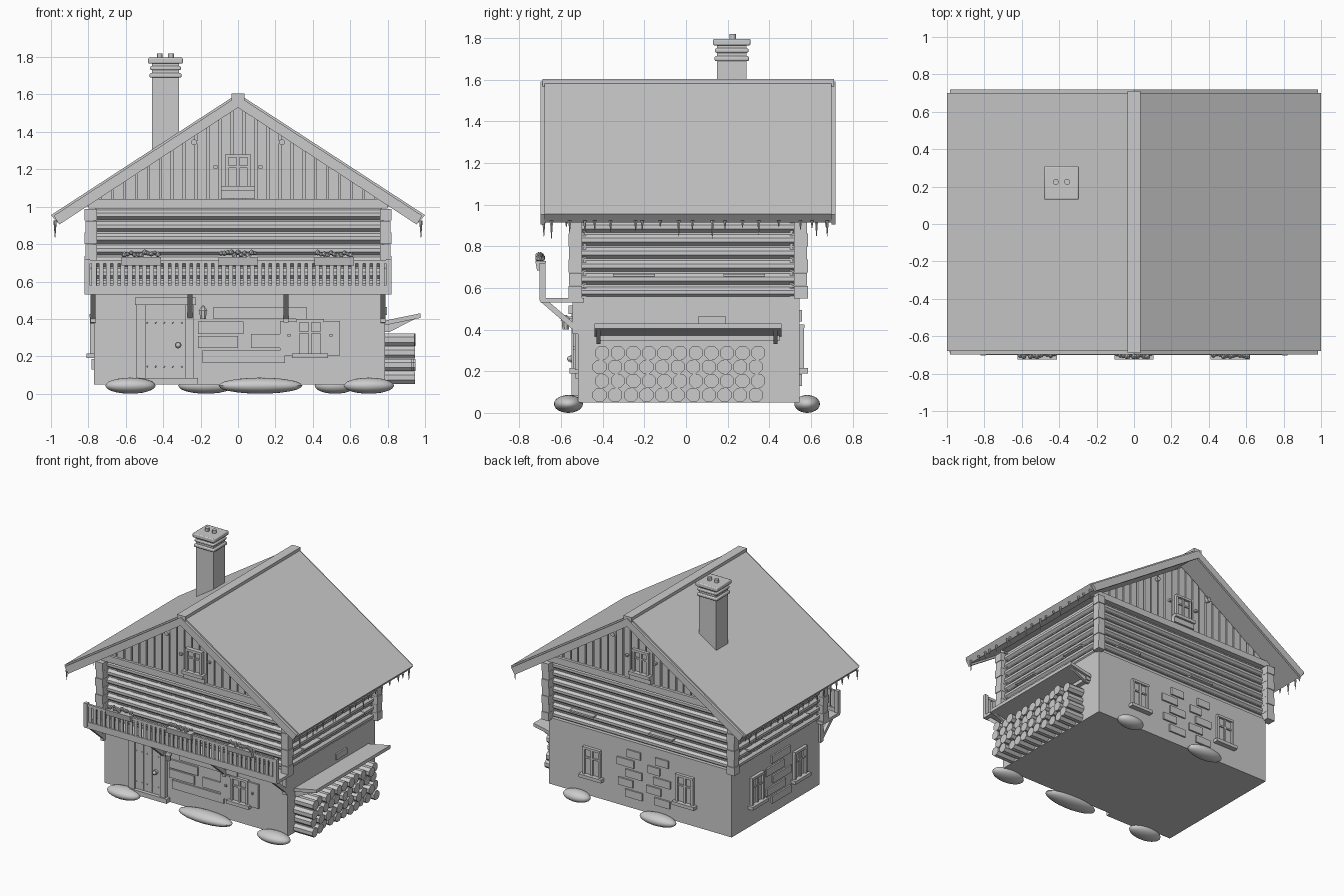
import bpy, bmesh, math, random
from mathutils import Matrix, Vector

if "Cube" in bpy.data.objects:
    bpy.data.objects.remove(bpy.data.objects["Cube"])

random.seed(4)
grey = bpy.data.materials.new("plain_grey")
grey.diffuse_color = (0.6, 0.6, 0.6, 1)
grey.use_nodes = True
grey.node_tree.nodes["Principled BSDF"].inputs["Base Color"].default_value = grey.diffuse_color
parts = {}


def part(name):
    return parts.setdefault(name, bmesh.new())


def box(name, x0, x1, y0, y1, z0, z1, rot=Matrix()):
    c = Vector(((x0 + x1) / 2, (y0 + y1) / 2, (z0 + z1) / 2))
    m = Matrix.Translation(c) @ rot @ Matrix.Diagonal((abs(x1 - x0), abs(y1 - y0), abs(z1 - z0), 1))
    bmesh.ops.create_cube(part(name), size=1, matrix=m)


def cyl(name, c, r, length, axis='Z', sides=12, r2=None):
    rot = {'X': Matrix.Rotation(math.pi / 2, 4, 'Y'), 'Y': Matrix.Rotation(math.pi / 2, 4, 'X'), 'Z': Matrix()}[axis]
    spin = Matrix.Rotation(math.pi / sides, 4, 'Z')
    bmesh.ops.create_cone(part(name), cap_ends=True, segments=sides, radius1=r, radius2=r if r2 is None else r2,
                          depth=length, matrix=Matrix.Translation(c) @ rot @ spin)


def ball(name, c, r, sub=2):
    bmesh.ops.create_icosphere(part(name), subdivisions=sub, radius=1,
                               matrix=Matrix.Translation(c) @ Matrix.Diagonal((*r, 1)))


def prism(name, pts, to3d, a, b):
    """Extrude a 2D outline between depths a and b."""
    bm = part(name)
    lo = [bm.verts.new(to3d(p, q, a)) for p, q in pts]
    hi = [bm.verts.new(to3d(p, q, b)) for p, q in pts]
    n = len(pts)
    faces = [bm.faces.new(lo), bm.faces.new(hi[::-1])]
    faces += [bm.faces.new((lo[i], hi[i], hi[(i + 1) % n], lo[(i + 1) % n])) for i in range(n)]
    bmesh.ops.recalc_face_normals(bm, faces=faces)


def xz(p, q, d):
    return (p, d, q)


def yz(p, q, d):
    return (d, p, q)


# Wall planes: axis of the outward normal, position, direction
WALLS = {'front': ('y', -0.52, -1), 'back': ('y', 0.545, 1), 'left': ('x', -0.77, -1), 'right': ('x', 0.785, 1)}


def wbox(name, wall, u0, u1, z0, z1, d1, d0=-0.01):
    """Box on a wall: u along it, d outward from it."""
    ax, pos, s = WALLS[wall]
    a, b = pos + s * d0, pos + s * d1
    if ax == 'y':
        box(name, u0, u1, a, b, z0, z1)
    else:
        box(name, a, b, u0, u1, z0, z1)


def window(wall, u, z0, z1, w=0.075, shutters=False, base=0.0):
    n = wall + "_window"
    t = 0.018
    wbox(n, wall, u - w, u + w, z0, z1, base + 0.006)
    for a, b in ((u - w, u - w + t), (u + w - t, u + w)):
        wbox(n, wall, a, b, z0, z1, base + 0.022)
    wbox(n, wall, u - w, u + w, z1 - t, z1, base + 0.024)
    wbox(n, wall, u - 0.008, u + 0.008, z0, z1, base + 0.017)
    wbox(n, wall, u - w, u + w, z0 + (z1 - z0) * 0.6, z0 + (z1 - z0) * 0.6 + 0.012, base + 0.016)
    wbox(n, wall, u - w - 0.02, u + w + 0.02, z0 - 0.015, z0 + 0.01, base + 0.04)
    if shutters:
        for s in (-1, 1):
            wbox(wall + "_shutters", wall, u + s * w, u + s * (w + 0.085), z0, z1 - 0.01, base + 0.014)
            wbox(wall + "_shutters", wall, u + s * (w + 0.03), u + s * (w + 0.045), z0 + .1, z0 + .115, base + 0.024)


# Plaster ground floor and log storey core
box("ground_floor", -0.77, 0.785, -0.52, 0.545, 0.05, 0.56)
box("log_storey_core", -0.765, 0.77, -0.49, 0.51, 0.55, 1.0)

# Logs with chamfered faces, chinking blocks and stacked corner ends
N, Z0 = 7, 0.548
H = 0.44 / N
for i in range(N):
    zc = Z0 + H * (i + 0.5)
    for pos, s in ((-0.49, -1), (0.51, 1)):
        prof = [(pos - s * .01, zc - H * .42), (pos, zc - H * .42), (pos + s * .02, zc - H * .15),
                (pos + s * .02, zc + H * .15), (pos, zc + H * .42), (pos - s * .01, zc + H * .42)]
        prism("wall_logs", prof, yz, -0.775, 0.78)
    for pos, s in ((-0.765, -1), (0.77, 1)):
        prof = [(pos - s * .01, zc - H * .42), (pos, zc - H * .42), (pos + s * .02, zc - H * .15),
                (pos + s * .02, zc + H * .15), (pos, zc + H * .42), (pos - s * .01, zc + H * .42)]
        prism("wall_logs", prof, xz, -0.5, 0.52)
    e = 0.004 * (i % 2)
    for x0, x1 in ((-0.82 + e, -0.755), (0.76, 0.82 - e)):
        for y0, y1 in ((-0.565 + e, -0.50), (0.52, 0.585 - e)):
            box("corner_log_ends", x0, x1, y0, y1, zc - H * .49, zc + H * .49)
    if i:
        for k in range(12):
            u = -0.68 + k * 0.124
            box("chinking", u, u + 0.09, -0.497, 0.517, zc - H * .56, zc - H * .44)
        for k in range(8):
            u = -0.44 + k * 0.124
            box("chinking", -0.772, 0.777, u, u + 0.09, zc - H * .56, zc - H * .44)
for u in (-0.25, 0.28):
    box("log_ledges", -0.81, 0.815, u - 0.1, u + 0.1, 0.655, 0.668)
for u in (-0.17, 0.5):
    box("log_ledges", u - 0.1, u + 0.1, 0.5, 0.555, 0.655, 0.668)


# Gables: wall, vertical boards clipped under the roof, base beam, purlin ends
def under(x):
    return 1.535 - 0.65 * abs(x)


prism("gable_wall", [(-0.82, 1.0), (0.82, 1.0), (0, 1.54)], xz, -0.49, 0.51)
for ya, yb in ((-0.49, -0.512), (0.51, 0.532)):
    box("gable_beam", -0.80, 0.80, ya, yb + (0.02 if yb > 0 else -0.02), 0.99, 1.04)
    for k in range(-11, 12):
        x0, x1 = k * 0.064 - 0.027, k * 0.064 + 0.027
        top = [(x1, under(x1)), (x0, under(x0))]
        if k == 0:
            top.insert(1, (0, under(0)))
        prism("gable_boards", [(x0, 1.04), (x1, 1.04)] + top, xz, ya, yb + random.uniform(-.003, .003))
    for x in (-0.235, 0.235):
        cyl("purlin_ends", (x, yb, 1.345), 0.016, 0.05, 'Y')
for wall, base in (('front', 0.0), ('back', -0.01)):
    window(wall, 0, 1.10, 1.28, 0.07, False, base)
    wbox("gable_window_sill", wall, -0.09, 0.09, 1.045, 1.10, 0.015, -0.03)
    for x in (-0.12, 0.12):
        wbox("gable_hinges", wall, x - 0.01, x + 0.01, 1.205, 1.22, 0.012, -0.03)

# Roof, bargeboards, ridge cap and eave boards
prism("roof", [(-1, .955), (-.965, .915), (0, 1.55), (.965, .915), (1, .955), (0, 1.605)], xz, -0.68, 0.70)
for a, b in ((-0.698, -0.68), (0.70, 0.718)):
    prism("bargeboards", [(-.985, .952), (-.955, .905), (0, 1.53), (.955, .905), (.985, .952), (0, 1.592)], xz, a, b)
box("ridge_cap", -0.035, 0.035, -0.69, 0.71, 1.565, 1.605)

# Icicles under both eaves
for s in (-1, 1):
    for k in range(18):
        h = random.uniform(0.03, 0.09)
        cyl("icicles", (s * 0.978, -0.66 + k * 0.079 + random.uniform(-.025, .025), 0.925 - h / 2),
            0.0015, h, 'Z', 6, 0.009)

# Chimney with stacked collars and two pots
box("chimney", -0.46, -0.315, 0.15, 0.29, 1.2, 1.77)
for g, z0, z1 in ((0.013, 1.69, 1.714), (0.01, 1.73, 1.752), (0.02, 1.765, 1.797)):
    box("chimney_collars", -0.46 - g, -0.315 + g, 0.15 - g, 0.29 + g, z0, z1)
for x in (-0.418, -0.358):
    cyl("chimney_pots", (x, 0.225, 1.805), 0.016, 0.03)

# Balcony: floor, rails, balusters, diagonal braces
box("balcony_floor", -0.82, 0.82, -0.70, -0.49, 0.53, 0.552)
box("balcony_rails", -0.80, 0.80, -0.70, -0.683, 0.695, 0.715)
box("balcony_rails", -0.80, 0.80, -0.70, -0.683, 0.552, 0.58)
for x in (-0.805, 0.805):
    box("balcony_posts", x - 0.015, x + 0.015, -0.703, -0.675, 0.54, 0.72)
for k in range(41):
    x = -0.77 + k * 0.0385
    box("balusters", x - 0.0125, x + 0.0125, -0.697, -0.686, 0.575, 0.70)
for x in (-0.775, -0.257, 0.257, 0.775):
    prism("balcony_braces", [(-0.70, 0.535), (-0.66, 0.535), (-0.515, 0.41), (-0.515, 0.375)], yz, x - 0.013, x + 0.013)
    box("balcony_braces", x - 0.013, x + 0.013, -0.545, -0.51, 0.38, 0.53)

# Flower boxes with blossoms
for x in (-0.517, 0, 0.515):
    prism("flower_boxes", [(-0.724, .73), (-0.672, .73), (-0.68, .685), (-0.716, .685)], yz, x - 0.105, x + 0.105)
    for k in range(11):
        r = random.uniform(0.011, 0.017)
        ball("flowers", (x - 0.09 + k * 0.018, -0.70 + random.uniform(-.01, .01), 0.742 + random.uniform(-.003, .015)),
             (r, r, r), 1)

# Door, frame, step, knob, studs and lantern
wbox("door_step", 'front', -0.535, -0.215, 0.05, 0.085, 0.04)
wbox("door", 'front', -0.50, -0.275, 0.085, 0.475, 0.012)
for a, b in ((-0.545, -0.495), (-0.28, -0.235)):
    wbox("door_frame", 'front', a, b, 0.085, 0.48, 0.03)
wbox("door_frame", 'front', -0.55, -0.225, 0.475, 0.515, 0.045)
for k in range(3):
    wbox("door_boards", 'front', -0.494 + k * .071, -0.427 + k * .071, 0.09, 0.47, 0.018)
for z in (0.145, 0.38):
    for x in (-0.485, -0.44, -0.395, -0.35, -0.30):
        ball("door_studs", (x, -0.538, z), (.005, .004, .005), 1)
cyl("door_knob", (-0.32, -0.545, 0.26), 0.018, 0.02, 'Y')
ball("door_knob", (-0.32, -0.56, 0.26), (.014, .012, .014))
wbox("lantern_bracket", 'front', -0.195, -0.18, 0.45, 0.462, 0.06)
cyl("lantern", (-0.187, -0.578, 0.422), 0.017, 0.045, 'Z', 8, 0.021)
cyl("lantern", (-0.187, -0.578, 0.458), 0.026, 0.026, 'Z', 8, 0.006)

# Ground floor windows
window('front', 0.385, 0.205, 0.40, 0.075, True)
for u in (-0.38, 0.41):
    window('back', u, 0.205, 0.425)
for u in (-0.27, 0.25):
    window('left', u, 0.205, 0.425)

# Exposed wall stones
for u0, u1, z0, z1 in ((-.13, .365, .40, .465), (-.215, .03, .32, .385), (-.215, -.0, .245, .31),
                       (.07, .23, .245, .32), (-.19, .25, .165, .23)):
    wbox("front_stones", 'front', u0, u1, z0, z1, 0.012)
for wall, lo, hi in (('back', -0.24, 0.24), ('left', -0.12, 0.08)):
    for row in range(5):
        for k in range(2):
            u = lo + (hi - lo) * (0.12 + 0.5 * k) + 0.07 * (row % 2)
            w = random.uniform(0.05, 0.075)
            wbox("side_stones", wall, u - w, u + w, 0.13 + row * .077, 0.187 + row * .077, 0.012)
wbox("side_stones", 'right', 0.06, 0.19, 0.42, 0.465, 0.012)

# Stacked firewood and its tilted shelter
for row in range(4):
    for k in range(11):
        y = -0.415 + k * 0.075 + 0.012 * (row % 2)
        L = 0.13 + random.uniform(0.0, 0.035)
        cyl("firewood", (0.785 + L / 2, y, 0.086 + row * 0.0675), 0.036, L, 'X', 8)
prism("woodshed_roof", [(0.78, 0.365), (0.975, 0.405), (0.975, 0.43), (0.78, 0.39)], xz, -0.44, 0.46)
for y in (-0.42, 0.43):
    prism("woodshed_brackets", [(0.78, .33), (0.81, .33), (0.95, .402), (0.78, .37)], xz, y - .01, y + .01)
box("woodshed_beam", 0.78, 0.82, -0.43, 0.45, 0.345, 0.372)

# Low boulders around the base
for x, y, rx, ry in ((-0.575, -0.565, .135, .07), (0.12, -0.565, .225, .07), (0.70, -0.565, .135, .07),
                     (-0.17, 0.582, .15, .062), (0.52, 0.582, .11, .062)):
    ball("boulders", (x, y, 0.043), (rx, ry, 0.043), 3)

# Turn every part into an object with edge-aware smooth shading
for name, bm in parts.items():
    me = bpy.data.meshes.new(name)
    bm.to_mesh(me)
    bm.free()
    me.materials.append(grey)
    ob = bpy.data.objects.new(name, me)
    bpy.context.collection.objects.link(ob)
    ob.select_set(True)
    bpy.context.view_layer.objects.active = ob
    if name == "chimney_collars":
        mod = ob.modifiers.new("rounded_edges", 'BEVEL')
        mod.width, mod.segments = 0.007, 2
bpy.ops.object.shade_smooth_by_angle(angle=math.radians(30))
